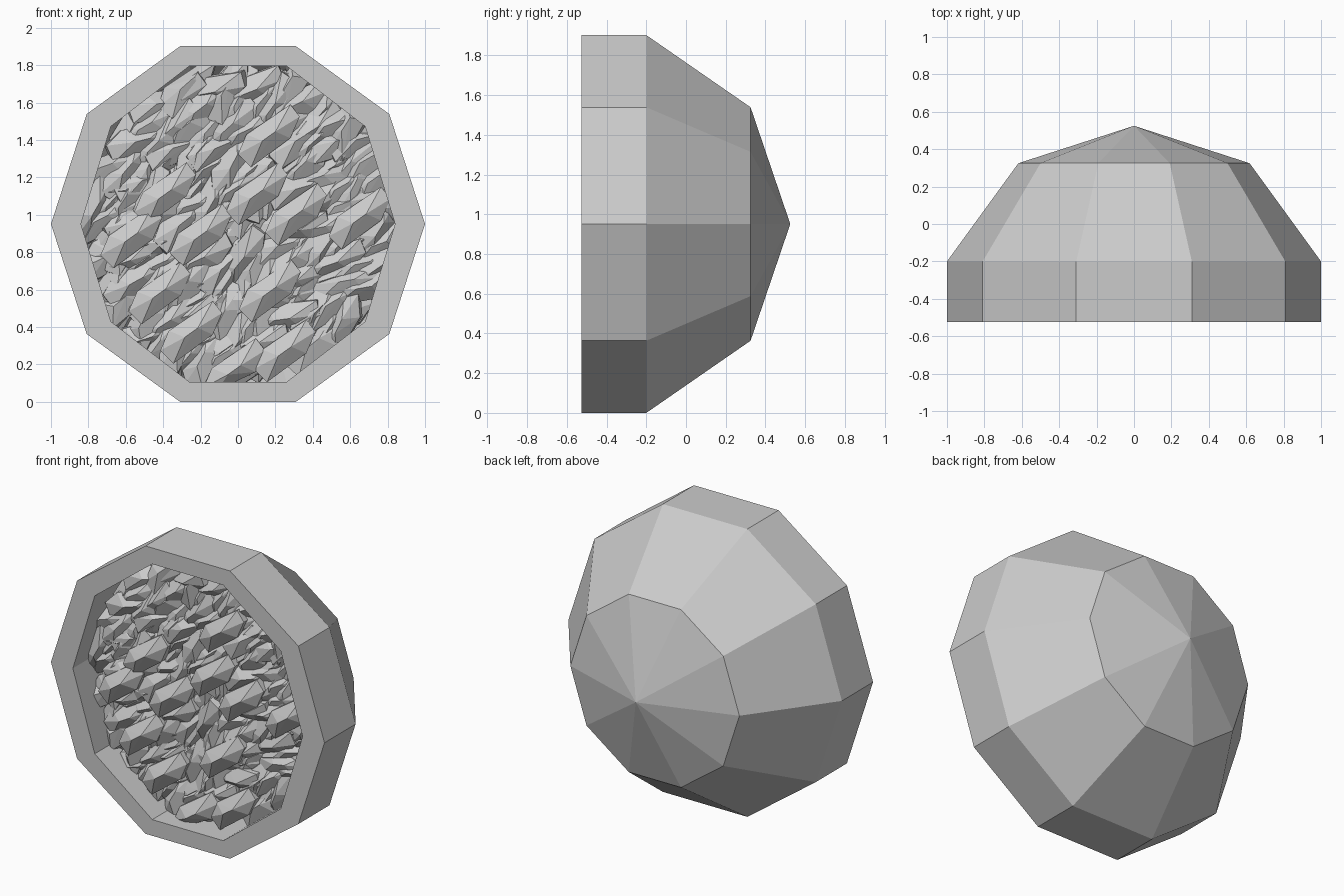
import bpy, bmesh, math, random
from mathutils import Vector, Euler

if "Cube" in bpy.data.objects:
    bpy.data.objects.remove(bpy.data.objects["Cube"])

random.seed(7)
CZ = 0.951  # height of the bowl axis


def make_object(name, bm):
    bmesh.ops.recalc_face_normals(bm, faces=bm.faces)
    me = bpy.data.meshes.new(name)
    bm.to_mesh(me)
    bm.free()
    ob = bpy.data.objects.new(name, me)
    bpy.context.collection.objects.link(ob)
    return ob


# Ten-sided husk: (y, x radius, z radius) from back apex, round the rim, to inner apex
profile = [(0.325, 0.618, 0.618), (-0.2, 1, 1), (-0.525, 1, 1),
           (-0.525, 0.84, 0.888), (-0.2, 0.84, 0.888), (0.22, 0.55, 0.55)]
bm = bmesh.new()
rings = [[bm.verts.new((rx * math.cos(i * math.pi / 5), y,
                        CZ + rz * math.sin(i * math.pi / 5))) for i in range(10)]
         for y, rx, rz in profile]
back = bm.verts.new((0, 0.525, CZ))
inner = bm.verts.new((0, 0.39, CZ))
for i in range(10):
    j = (i + 1) % 10
    for a, b in zip(rings, rings[1:]):
        bm.faces.new((a[i], a[j], b[j], b[i]))
    bm.faces.new((back, rings[0][i], rings[0][j]))
    bm.faces.new((inner, rings[-1][i], rings[-1][j]))
make_object("husk", bm)

# Faceted seed: six-sided girdle with a short ridge in front and behind
outline = [(-.165, -.095), (-.12, .01), (.115, .17), (.165, .105), (.115, -.01), (-.095, -.165)]
ridge = [(-.035, -.025), (.035, .025)]
points = [Vector((x, s * 0.03, z)) for x, z in outline for s in (-1, 1)]
points += [Vector((x, s * 0.085, z)) for x, z in ridge for s in (-1, 1)]


def add_seed(bm, centre, rot=(0, 0, 0), size=1.0):
    m = Euler(rot).to_matrix()
    verts = []
    for p in points:
        v = Vector(centre) + m @ (p * size)
        # keep every corner inside the husk wall
        limit = 0.86 - 0.7 * max(0, v.y + 0.2)
        r = math.hypot(v.x, (v.z - CZ) * 0.96)
        if r > limit:
            v.x *= limit / r
            v.z = CZ + (v.z - CZ) * limit / r
        verts.append(bm.verts.new(v))
    bmesh.ops.convex_hull(bm, input=verts)


# Top seeds, all leaning the same way
tops = [(.165, 1.42), (-.39, 1.11), (.1, 1.11), (-.57, .88), (-.2, .89), (.31, 1.0),
        (.65, .98), (-.42, .58), (.17, .59), (-.25, .37), (.25, .27), (-.02, .17)]
bm = bmesh.new()
for x, z in tops:
    add_seed(bm, (x, -0.38, z))
make_object("top_seeds", bm)

# Packed seeds underneath: a dense bed, then a looser layer below it
bm = bmesh.new()
for y, radius, step in [(-0.31, 0.79, 0.105), (-0.2, 0.74, 0.16)]:
    n = int(radius / step) + 1
    for i in range(-n, n + 1):
        for k in range(-n, n + 1):
            x = (i + 0.5 * (k % 2)) * step + random.uniform(-.03, .03)
            z = k * step + random.uniform(-.03, .03)
            if math.hypot(x, z) < radius:
                rot = [random.uniform(-.25, .25), random.uniform(-.5, .5), random.uniform(-.25, .25)]
                add_seed(bm, (x, y + random.uniform(-.02, .02), CZ + z), rot)
make_object("packed_seeds", bm)
